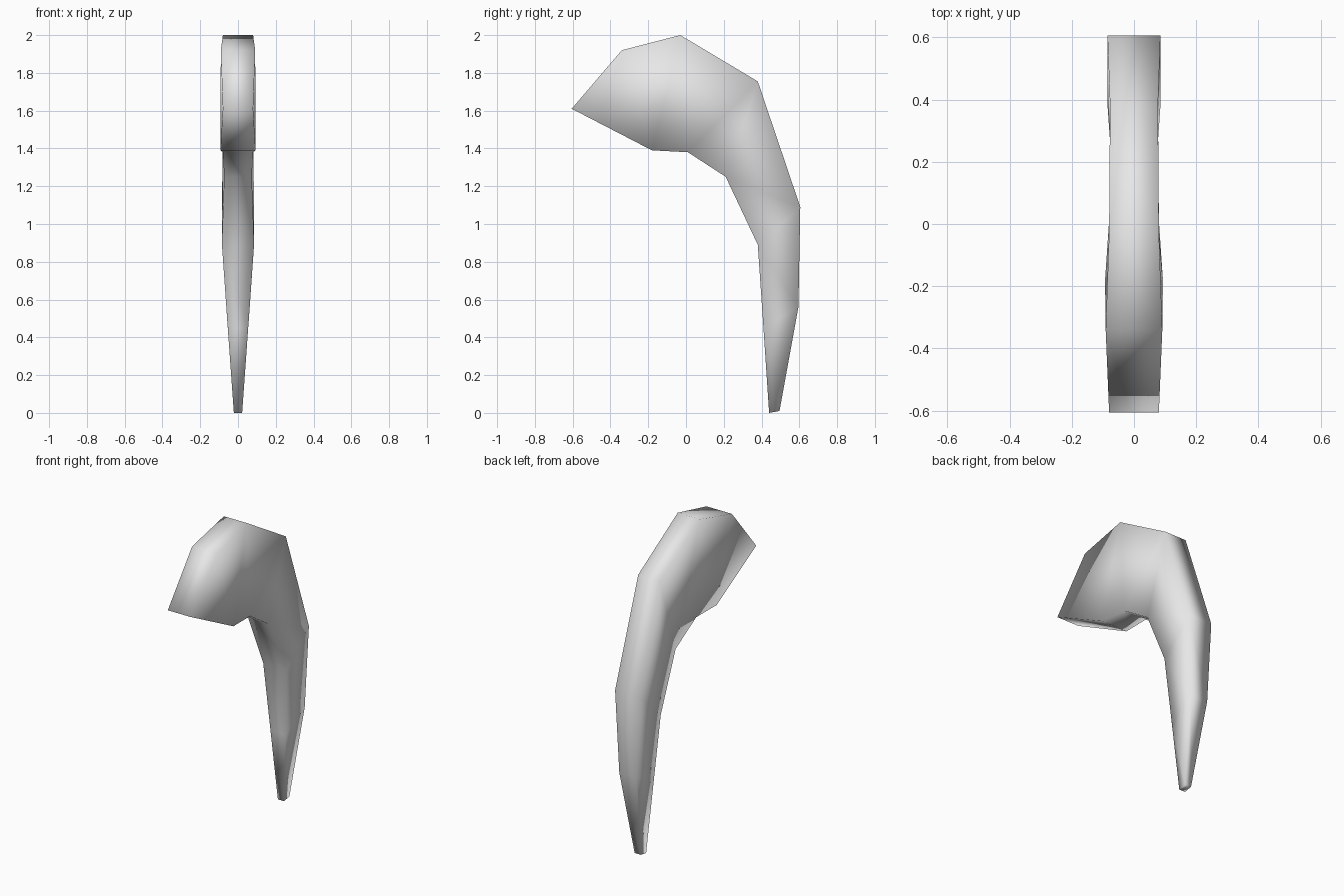
import bpy, bmesh

if "Cube" in bpy.data.objects:
    bpy.data.objects.remove(bpy.data.objects["Cube"])

# Rings along the curved handle: outer (y, z), inner (y, z), outer and inner half width
rings = [
    ((0.495, 0.01), (0.44, 0.00), 0.022, 0.022),
    ((0.595, 0.56), (0.41, 0.45), 0.062, 0.054),
    ((0.605, 1.09), (0.38, 0.89), 0.085, 0.085),
    ((0.38, 1.755), (0.21, 1.25), 0.077, 0.073),
    ((-0.03, 2.00), (0.01, 1.38), 0.080, 0.080),
    ((-0.34, 1.92), (-0.18, 1.39), 0.091, 0.093),
]

bm = bmesh.new()
loops = []
for (oy, oz), (iy, iz), wo, wi in rings:
    loops.append([bm.verts.new(c) for c in
                  ((-wo, oy, oz), (wo, oy, oz), (wi, iy, iz), (-wi, iy, iz))])

# Four-sided skin between the rings
for a, b in zip(loops, loops[1:]):
    for i in range(4):
        j = (i + 1) % 4
        bm.faces.new((a[i], a[j], b[j], b[i]))
bm.faces.new(loops[0])

# Wedge-shaped front end
l = bm.verts.new((-0.08, -0.605, 1.61))
r = bm.verts.new((0.08, -0.605, 1.61))
e = loops[-1]
bm.faces.new((e[0], e[1], r, l))
bm.faces.new((e[3], e[2], r, l))
bm.faces.new((e[1], e[2], r))
bm.faces.new((e[0], e[3], l))
bmesh.ops.recalc_face_normals(bm, faces=bm.faces)
for f in bm.faces:
    f.smooth = True

mesh = bpy.data.meshes.new("curved_handle")
bm.to_mesh(mesh)
bm.free()
mat = bpy.data.materials.new("light grey")
mat.diffuse_color = (0.8, 0.8, 0.8, 1)
mat.use_nodes = True
mat.node_tree.nodes["Principled BSDF"].inputs["Base Color"].default_value = mat.diffuse_color
mesh.materials.append(mat)
obj = bpy.data.objects.new("curved_handle", mesh)
bpy.context.collection.objects.link(obj)
